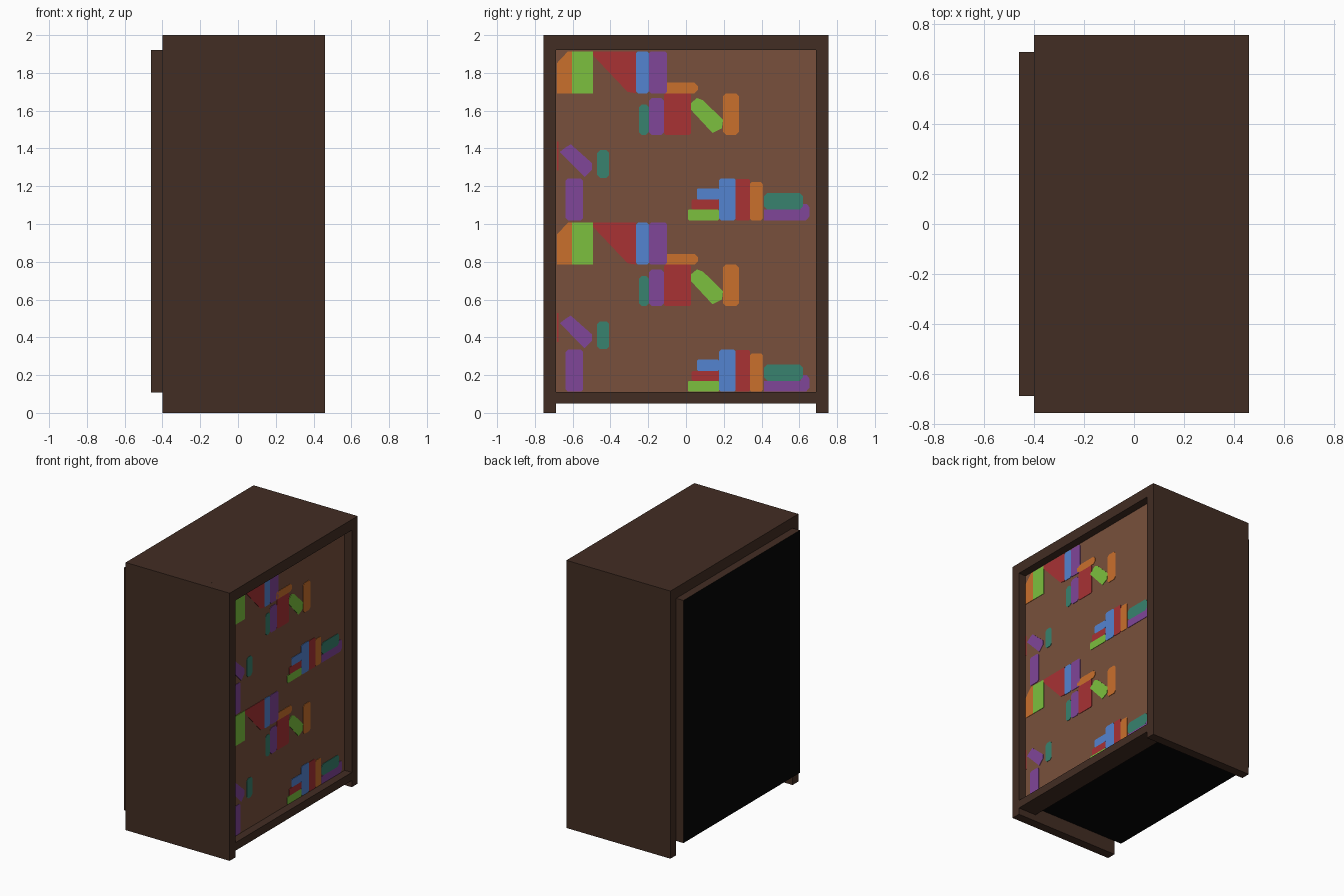
import bpy, bmesh

def lin(c):
    c /= 255
    return c / 12.92 if c <= 0.04045 else ((c + 0.055) / 1.055) ** 2.4

def make_mat(name, rgb):
    m = bpy.data.materials.new(name)
    m.diffuse_color = (*[lin(c) for c in rgb], 1)
    return m

MATS = {n: make_mat(n, c) for n, c in {
    "dark_wood": (66, 45, 35), "light_wood": (120, 80, 60), "black": (6, 6, 6),
    "red": (168, 50, 52), "orange": (202, 112, 44), "green": (124, 192, 62),
    "blue": (84, 132, 208), "purple": (128, 70, 152), "teal": (56, 130, 110)}.items()}

def new_object(name, bm, mats):
    bmesh.ops.recalc_face_normals(bm, faces=bm.faces)
    me = bpy.data.meshes.new(name)
    bm.to_mesh(me)
    bm.free()
    for m in mats:
        me.materials.append(MATS[m])
    ob = bpy.data.objects.new(name, me)
    bpy.context.collection.objects.link(ob)
    return ob

def box(name, x, y, z, mats=("dark_wood",)):
    bm = bmesh.new()
    bmesh.ops.create_cube(bm, size=1)
    for v in bm.verts:
        v.co = [r[0] if c < 0 else r[1] for c, r in zip(v.co, (x, y, z))]
    return new_object(name, bm, mats)

W, INNER, FACE = 0.755, 0.687, 0.40

# Case: two sides, top board and bottom rail
box("side_near", (-0.40, 0.46), (-W, -INNER), (0, 2))
box("side_far", (-0.40, 0.46), (INNER, W), (0, 2))
box("top_board", (-0.40, 0.46), (-INNER, INNER), (1.92, 2))
box("bottom_rail", (0.31, 0.46), (-INNER, INNER), (0.05, 0.11))

# Inner block: books on the open side, black back and underside
core = box("inner_block", (-0.46, FACE), (-INNER, INNER), (0.107, 1.92),
           ("dark_wood", "light_wood", "black"))
for p in core.data.polygons:
    if p.normal.x > 0.5:
        p.material_index = 1
    elif p.normal.x < -0.5 or p.normal.z < -0.5:
        p.material_index = 2

# Painted books: thin plates, drawn once and repeated on the upper half
def plate(color, pts, dz):
    bm = bmesh.new()
    f = bm.faces.new([bm.verts.new((FACE - 0.001, y, z + dz)) for y, z in pts])
    ext = bmesh.ops.extrude_face_region(bm, geom=[f])
    for v in ext["geom"]:
        if isinstance(v, bmesh.types.BMVert):
            v.co.x += 0.004
    new_object(color + "_book", bm, (color,))

def rect(y0, y1, z0, z1, c):
    if c == 0:
        return [(y0, z0), (y1, z0), (y1, z1), (y0, z1)]
    return [(y0 + c, z0), (y1 - c, z0), (y1, z0 + c), (y1, z1 - c),
            (y1 - c, z1), (y0 + c, z1), (y0, z1 - c), (y0, z0 + c)]

# colour, y range, z range, corner cut
RECTS = [
    ("green", -0.603, -0.492, 0.785, 1.007, 0),
    ("blue", -0.265, -0.196, 0.785, 1.007, 0.01),
    ("purple", -0.196, -0.10, 0.785, 1.007, 0.01),
    ("orange", -0.132, 0.063, 0.785, 0.842, 0.018),
    ("teal", -0.249, -0.196, 0.565, 0.725, 0.015),
    ("purple", -0.196, -0.116, 0.565, 0.76, 0.015),
    ("red", -0.116, 0.026, 0.565, 0.785, 0.008),
    ("orange", 0.196, 0.28, 0.565, 0.785, 0.015),
    ("teal", -0.47, -0.407, 0.337, 0.485, 0.015),
    ("purple", -0.637, -0.545, 0.112, 0.335, 0.012),
    ("red", -0.683, -0.675, 0.375, 0.53, 0),
    ("green", 0.01, 0.175, 0.112, 0.17, 0.006),
    ("red", 0.03, 0.175, 0.17, 0.222, 0.006),
    ("blue", 0.058, 0.175, 0.222, 0.282, 0.006),
    ("blue", 0.175, 0.263, 0.112, 0.335, 0.01),
    ("red", 0.263, 0.338, 0.112, 0.332, 0.006),
    ("orange", 0.338, 0.407, 0.112, 0.315, 0.01),
    ("teal", 0.413, 0.62, 0.17, 0.257, 0.018),
]
POLYS = [
    ("orange", [(-0.683, 0.785), (-0.603, 0.785), (-0.603, 1.007), (-0.625, 1.007), (-0.683, 0.945)]),
    ("red", [(-0.492, 0.985), (-0.31, 0.793), (-0.265, 0.785), (-0.265, 1.007), (-0.492, 1.007)]),
    ("green", [(0.01, 0.715), (0.14, 0.575), (0.19, 0.60), (0.196, 0.645), (0.09, 0.748), (0.058, 0.76), (0.01, 0.72)]),
    ("purple", [(-0.668, 0.475), (-0.537, 0.342), (-0.497, 0.382), (-0.497, 0.415), (-0.61, 0.515), (-0.635, 0.50)]),
    ("purple", [(0.413, 0.112), (0.635, 0.112), (0.655, 0.135), (0.655, 0.18), (0.64, 0.20), (0.62, 0.20), (0.605, 0.17), (0.413, 0.17)]),
]
for dz in (0, 0.907):
    for color, *r in RECTS:
        plate(color, rect(*r), dz)
    for color, pts in POLYS:
        plate(color, pts, dz)
